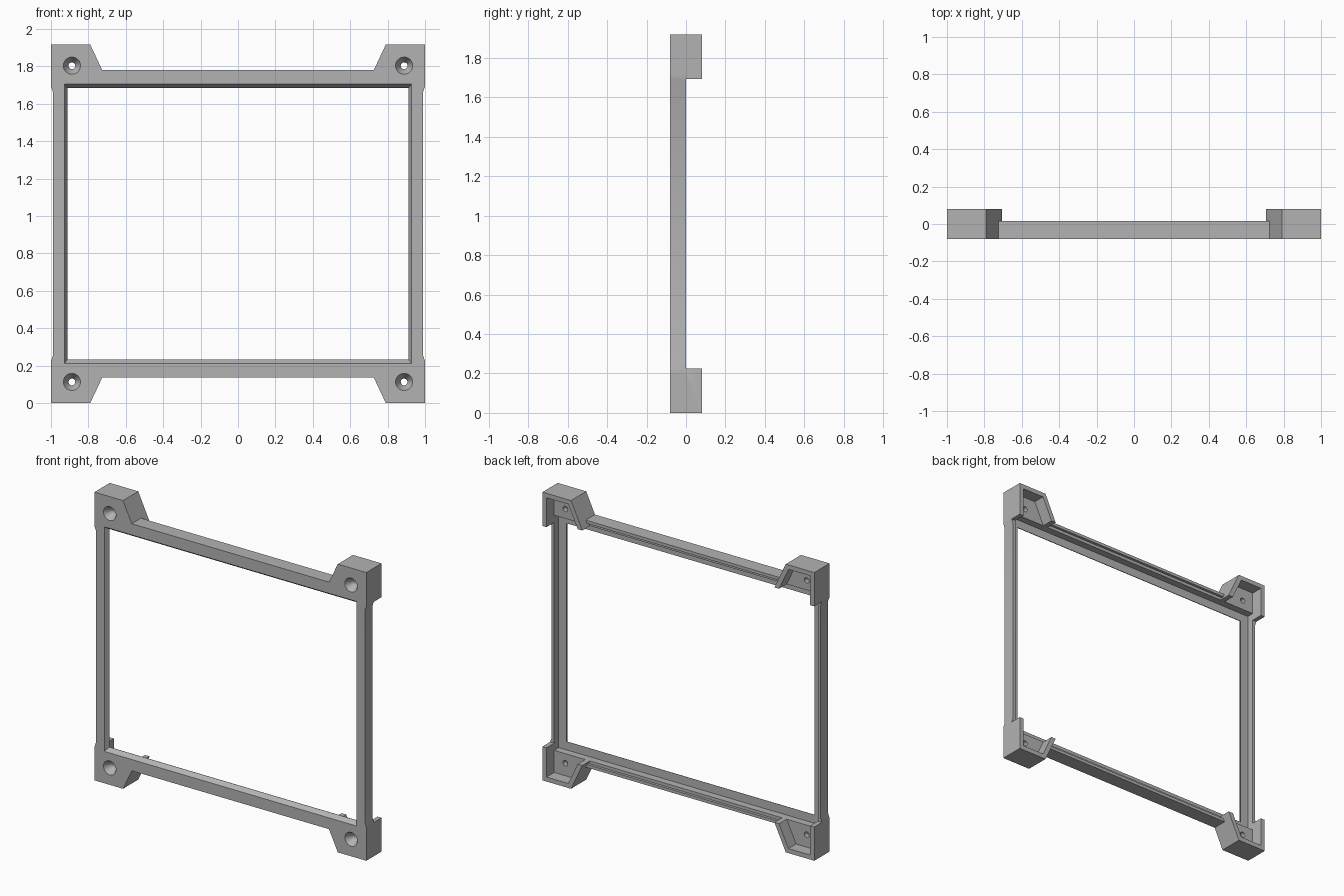
import bpy, bmesh, math
from mathutils import Vector

if "Cube" in bpy.data.objects:
    bpy.data.objects.remove(bpy.data.objects["Cube"], do_unlink=True)

MID, TOP = 0.9585, 1.917          # mid height and full height
FRONT, BACK = -0.08, 0.08         # depth limits


def loft(name, front_pts, back_pts, y0, y1):
    """Closed solid between two matching (x, z) outlines at depths y0 and y1."""
    bm = bmesh.new()
    a = [bm.verts.new((x, y0, z)) for x, z in front_pts]
    b = [bm.verts.new((x, y1, z)) for x, z in back_pts]
    bm.faces.new(a)
    bm.faces.new(b[::-1])
    for i in range(len(a)):
        j = (i + 1) % len(a)
        bm.faces.new((a[j], a[i], b[i], b[j]))
    bmesh.ops.recalc_face_normals(bm, faces=bm.faces)
    mesh = bpy.data.meshes.new(name)
    bm.to_mesh(mesh)
    bm.free()
    ob = bpy.data.objects.new(name, mesh)
    bpy.context.collection.objects.link(ob)
    return ob


def prism(name, pts, y0, y1):
    return loft(name, pts, pts, y0, y1)


def rect(x0, x1, z0, z1):
    return [(x0, z0), (x1, z0), (x1, z1), (x0, z1)]


def centred(x, z):
    return rect(-x, x, 2 * MID - z, z)


def circle(x, z, r, n=32):
    return [(x + r * math.cos(2 * math.pi * i / n),
             z + r * math.sin(2 * math.pi * i / n)) for i in range(n)]


def combine(body, tool, operation):
    mod = body.modifiers.new("combine", 'BOOLEAN')
    mod.operation, mod.solver, mod.object = operation, 'EXACT', tool
    bpy.context.view_layer.objects.active = body
    bpy.ops.object.modifier_apply(modifier=mod.name)
    bpy.data.objects.remove(tool, do_unlink=True)


def corners(pts):
    """The upper +x outline mirrored into all four corners."""
    for sx in (1, -1):
        for sz in (1, -1):
            yield [(sx * x, MID + sz * (z - MID)) for x, z in pts]


# Flat frame slab
frame = prism("bezel_frame", centred(0.99, 1.78), FRONT, 0)

# Raised rear lips on the top and bottom bars
for z0, z1 in ((1.76, 1.78), (TOP - 1.78, TOP - 1.76)):
    combine(frame, prism("lip", rect(-0.735, 0.735, z0, z1), -0.02, 0.017), 'UNION')

# Corner blocks with a slanted inner side, and the small side flares under them
block = [(1, 1.692), (1, TOP), (0.79, TOP), (0.707, 1.74), (0.707, 1.692)]
flare = [(0.98, 1.66), (0.99, 1.665), (1, 1.692), (1, 1.72), (0.98, 1.72)]
for pts in corners(block):
    combine(frame, prism("block", pts, FRONT, BACK), 'UNION')
for pts in corners(flare):
    combine(frame, prism("flare", pts, FRONT, 0), 'UNION')

# Hollow backs of the corner blocks
pocket = [(0.97, 1.70), (0.97, 1.887), (0.81, 1.887), (0.722, 1.70)]
for pts in corners(pocket):
    combine(frame, prism("pocket", pts, 0, 0.2), 'DIFFERENCE')

# Panel recess behind, and the opening with its sloped front edge
combine(frame, prism("recess", centred(0.97, 1.74), -0.048, 0.2), 'DIFFERENCE')
combine(frame, prism("opening", centred(0.912, 1.684), -0.2, 0.2), 'DIFFERENCE')
combine(frame, loft("slope", centred(0.928, 1.705), centred(0.912, 1.684),
                    FRONT, -0.05), 'DIFFERENCE')

# Countersunk screw holes
for (x, z), in corners([(0.888, 1.804)]):
    combine(frame, prism("hole", circle(x, z, 0.018), -0.2, 0.2), 'DIFFERENCE')
    combine(frame, loft("sink", circle(x, z, 0.046), circle(x, z, 0.018),
                        FRONT, -0.03), 'DIFFERENCE')

# Single grey material
grey = bpy.data.materials.new("plain_grey")
grey.use_nodes = True
colour = (0.45, 0.45, 0.45, 1)
grey.diffuse_color = colour
grey.node_tree.nodes["Principled BSDF"].inputs["Base Color"].default_value = colour
frame.data.materials.clear()
frame.data.materials.append(grey)

bpy.ops.object.select_all(action='DESELECT')
frame.select_set(True)
bpy.context.view_layer.objects.active = frame
bpy.ops.object.shade_smooth_by_angle(angle=math.radians(25))
